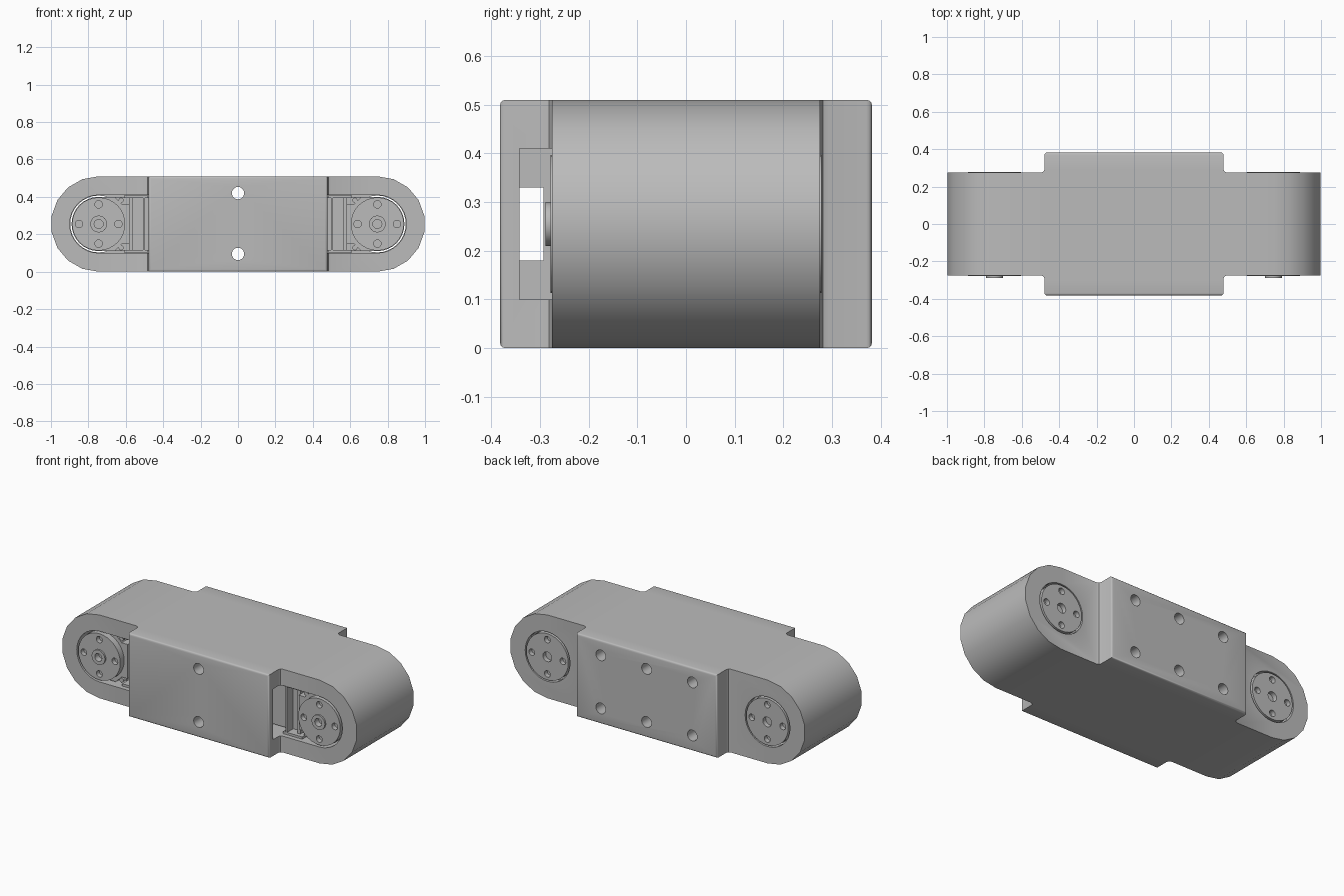
import bpy, bmesh, math

if "Cube" in bpy.data.objects:
    bpy.data.objects.remove(bpy.data.objects["Cube"])

H, MID, PIVOT = 0.51, 0.255, 0.745   # height, axis height, joint x position

grey = bpy.data.materials.new("plain grey")
grey.diffuse_color = (0.5, 0.5, 0.5, 1)
grey.use_nodes = True
grey.node_tree.nodes["Principled BSDF"].inputs["Base Color"].default_value = grey.diffuse_color


def prism(name, pts, lo, hi, axis='y'):
    """Extrude a 2D outline: (x, z) along y, or (x, y) along z."""
    bm = bmesh.new()
    put = (lambda p, h: (p[0], h, p[1])) if axis == 'y' else (lambda p, h: (p[0], p[1], h))
    a = [bm.verts.new(put(p, lo)) for p in pts]
    b = [bm.verts.new(put(p, hi)) for p in pts]
    bm.faces.new(a)
    bm.faces.new(b)
    n = len(pts)
    for i in range(n):
        bm.faces.new((a[i], a[(i + 1) % n], b[(i + 1) % n], b[i]))
    bmesh.ops.recalc_face_normals(bm, faces=bm.faces)
    me = bpy.data.meshes.new(name)
    bm.to_mesh(me)
    bm.free()
    me.materials.append(grey)
    ob = bpy.data.objects.new(name, me)
    bpy.context.collection.objects.link(ob)
    return ob


def arc(cx, cz, r, a0, a1, n):
    return [(cx + r * math.cos(math.radians(a0 + (a1 - a0) * i / n)),
             cz + r * math.sin(math.radians(a0 + (a1 - a0) * i / n))) for i in range(n + 1)]


def circle(cx, cz, r, n=24):
    return arc(cx, cz, r, 0, 360, n)[:-1]


def rect(x0, x1, z0, z1):
    return [(x0, z0), (x1, z0), (x1, z1), (x0, z1)]


def flip(pts, s):
    return [(s * x, z) for x, z in pts]


def boolean(ob, tool, op='DIFFERENCE'):
    m = ob.modifiers.new("cut", 'BOOLEAN')
    m.operation, m.solver, m.object = op, 'EXACT', tool
    bpy.context.view_layer.objects.active = ob
    bpy.ops.object.modifier_apply(modifier=m.name)
    bpy.data.objects.remove(tool, do_unlink=True)


def smooth(ob, deg=32):
    bpy.ops.object.select_all(action='DESELECT')
    ob.select_set(True)
    bpy.context.view_layer.objects.active = ob
    bpy.ops.object.shade_smooth_by_angle(angle=math.radians(deg))


# Link housing: long stadium with nine-sided rounded ends
R = 0.2549
end = arc(PIVOT, MID, 0.255, -90, 90, 9)
body = prism("link_housing", end + [(-x, z) for x, z in reversed(end)], -0.275, 0.275)

# Wider centre block with small fillets where it meets the housing
quarter = [(0.478, 0.382), (0.478, 0.293), (0.483, 0.281), (0.496, 0.275), (0.496, 0.2)]
right = quarter + [(x, -y) for x, y in reversed(quarter)]
block = prism("centre_block", right + [(-x, y) for x, y in reversed(right)], 0, H, 'z')
bm = bmesh.new()
bm.from_mesh(block.data)
rim = [e for e in bm.edges if all(abs(v.co.y) > 0.38 for v in e.verts)]
bmesh.ops.bevel(bm, geom=rim, offset=0.012, segments=3, profile=0.5, affect='EDGES')
bm.to_mesh(block.data)
bm.free()
boolean(body, block, 'UNION')

# Servo pockets, back disc openings, cable tunnel and screw holes
for s in (-1, 1):
    pocket = [(0.25, 0.1)] + arc(PIVOT, MID, 0.155, -90, 90, 16) + [(0.25, 0.41)]
    boolean(body, prism("pocket_cutter", flip(pocket, s), -0.342, 0.24))
    boolean(body, prism("disc_cutter", circle(s * PIVOT, MID, 0.152, 32), 0.22, 0.4))
    for z in (0.095, 0.42):
        boolean(body, prism("blind_hole_cutter", circle(s * 0.31, z, 0.033), 0.25, 0.6))
boolean(body, prism("tunnel_cutter", rect(-0.3, 0.3, 0.18, 0.33), -0.342, -0.293))
for z in (0.095, 0.42):
    boolean(body, prism("through_hole_cutter", circle(0, z, 0.033), -0.6, 0.6))
smooth(body)

# One servo in each end
for s, side in ((-1, "left"), (1, "right")):
    case = [(0.26, 0.11)] + arc(PIVOT, MID, 0.145, -90, 90, 16) + [(0.26, 0.40)]
    smooth(prism(side + "_servo_case", flip(case, s), -0.19, 0.238))

    # Raised front part of the servo, with cut-away corners
    plate = ([(0.58, 0.36), (0.58, 0.15), (0.62, 0.15), (0.66, 0.11)]
             + arc(PIVOT, MID, 0.145, -90, 90, 16) + [(0.66, 0.40), (0.62, 0.36)])
    smooth(prism(side + "_servo_front", flip(plate, s), -0.24, -0.185))

    # Ribs and edge rails beside the disc
    for x0, x1, depth in ((0.497, 0.507, -0.25), (0.562, 0.58, -0.225)):
        prism(side + "_servo_rib", flip(rect(x0, x1, 0.115, 0.395), s), depth, -0.185)
    for z0, z1 in ((0.102, 0.116), (0.394, 0.408)):
        prism(side + "_servo_rail", flip(rect(0.48, 0.61, z0, z1), s), -0.25, -0.185)
    for z in (0.128, 0.382):
        prism(side + "_servo_screw", circle(s * 0.625, z, 0.014, 12), -0.235, -0.185)

    # Front and back output discs with four screw holes
    for name, lo, hi, cut in (("front_disc", -0.278, -0.235, (-0.4, -0.25)),
                              ("back_disc", 0.23, 0.278, (0.25, 0.4))):
        disc = prism(side + "_" + name, circle(s * PIVOT, MID, 0.142, 32), lo, hi)
        for k in range(4):
            a = k * math.pi / 2
            boolean(disc, prism("screw_hole_cutter", circle(
                s * PIVOT + 0.105 * math.cos(a), MID + 0.105 * math.sin(a), 0.02, 16), *cut))
        r = 0.03 if name == "back_disc" else 0.024
        boolean(disc, prism("axle_cutter", circle(s * PIVOT, MID, r, 16), *cut))
        smooth(disc)

    # Hub ring on the front disc
    hub = prism(side + "_hub_ring", circle(s * PIVOT, MID, 0.045, 24), -0.288, -0.27)
    boolean(hub, prism("hub_cutter", circle(s * PIVOT, MID, 0.024, 16), -0.4, -0.2))
    smooth(hub)
